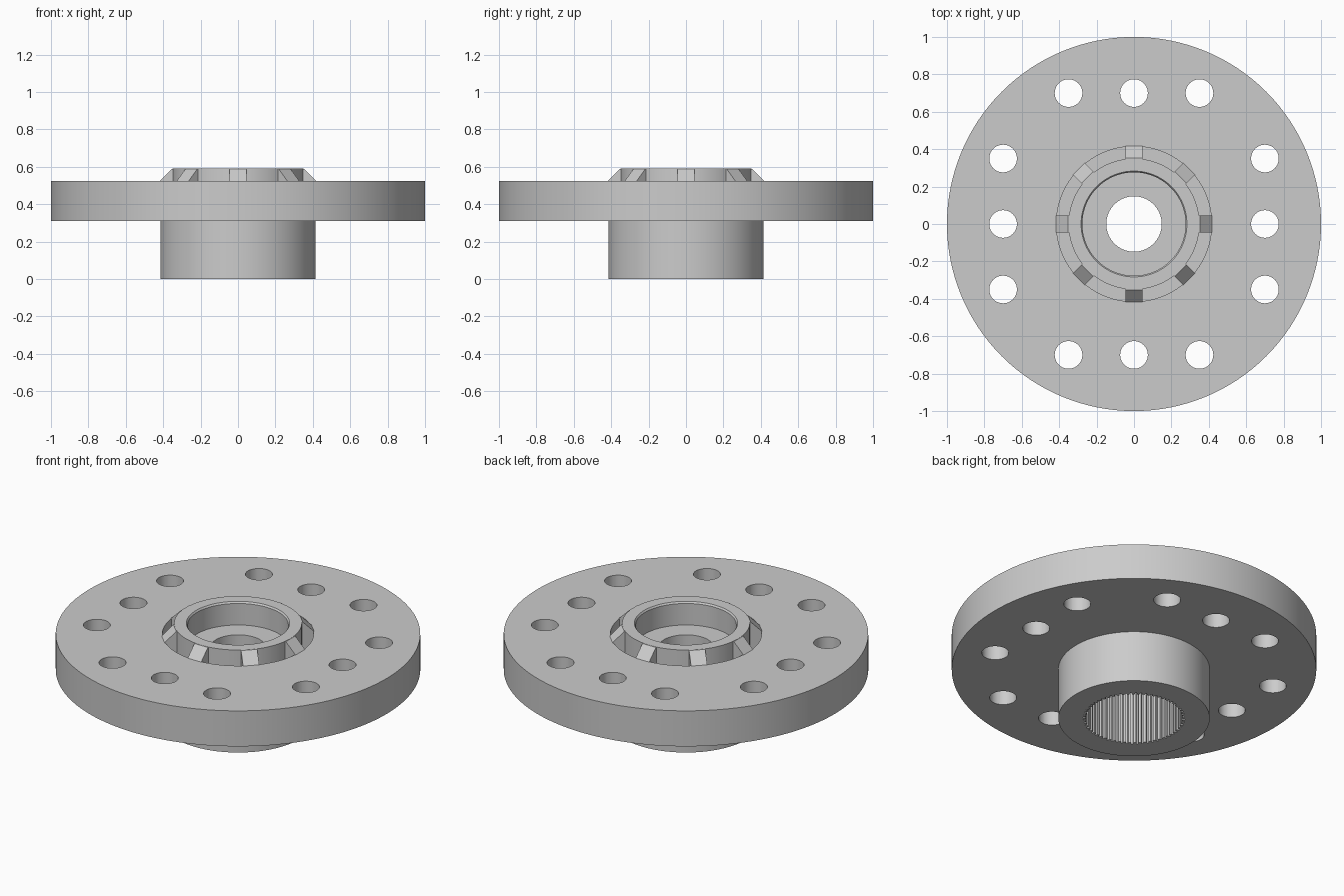
import bpy, bmesh
from math import sin, cos, pi, tau

cube = bpy.data.objects.get("Cube")
if cube:
    bpy.data.objects.remove(cube, do_unlink=True)

steel = bpy.data.materials.new("steel_grey")
steel.use_nodes = True
grey = (0.6, 0.6, 0.6, 1)
steel.diffuse_color = grey
steel.node_tree.nodes["Principled BSDF"].inputs["Base Color"].default_value = grey


def finish(name, bm):
    bmesh.ops.recalc_face_normals(bm, faces=bm.faces)
    mesh = bpy.data.meshes.new(name)
    bm.to_mesh(mesh)
    bm.free()
    mesh.materials.append(steel)
    obj = bpy.data.objects.new(name, mesh)
    bpy.context.collection.objects.link(obj)
    return obj


def activate(obj):
    bpy.ops.object.select_all(action="DESELECT")
    obj.select_set(True)
    bpy.context.view_layer.objects.active = obj


def lathe(name, profile, steps=128):
    """Revolve a closed (radius, height) loop around z."""
    bm = bmesh.new()
    rings = [[bm.verts.new((r * cos(tau * i / steps), r * sin(tau * i / steps), z))
              for r, z in profile] for i in range(steps)]
    n = len(profile)
    for i in range(steps):
        a, b = rings[i], rings[(i + 1) % steps]
        for j in range(n):
            k = (j + 1) % n
            bm.faces.new((a[j], b[j], b[k], a[k]))
    return finish(name, bm)


def add_prism(bm, outline, vector):
    """Extrude a closed outline of 3D points along a vector."""
    face = bm.faces.new([bm.verts.new(p) for p in outline])
    result = bmesh.ops.extrude_face_region(bm, geom=[face], use_keep_orig=True)
    moved = [v for v in result["geom"] if isinstance(v, bmesh.types.BMVert)]
    bmesh.ops.translate(bm, verts=moved, vec=vector)


def cut(obj, cutter):
    cutter.hide_render = True
    mod = obj.modifiers.new("cut", "BOOLEAN")
    mod.operation = "DIFFERENCE"
    mod.solver = "EXACT"
    mod.object = cutter
    activate(obj)
    bpy.ops.object.modifier_apply(modifier=mod.name)
    bpy.data.objects.remove(cutter, do_unlink=True)


def smooth(obj):
    activate(obj)
    bpy.ops.object.shade_smooth_by_angle(angle=pi / 7)


# Flange plate with a central opening
base, top, opening = 0.31, 0.525, 0.415
plate = lathe("flange_plate", [(opening, base), (1, base), (1, top), (opening, top)])

# Twelve bolt holes, three on each side
bm = bmesh.new()
for side in range(4):
    a = side * pi / 2
    for offset in (-0.35, 0, 0.35):
        cx = 0.7 * cos(a) - offset * sin(a)
        cy = 0.7 * sin(a) + offset * cos(a)
        circle = [(cx + 0.074 * cos(tau * i / 40), cy + 0.074 * sin(tau * i / 40), 0.2)
                  for i in range(40)]
        add_prism(bm, circle, (0, 0, 0.5))
cut(plate, finish("bolt_hole_cutter", bm))
smooth(plate)

# Hub: wide lower barrel, narrower neck, upper recess and inner web
hub = lathe("hub", [
    (0.148, 0.38), (0.148, 0.45), (0.276, 0.45), (0.276, 0.58), (0.283, 0.59),
    (0.35, 0.59), (0.35, base), (opening, base), (opening, 0), (0.265, 0), (0.265, 0.38)])

# Splined lower bore
teeth = 60
star = []
for i in range(teeth):
    for r, t in ((0.26, 0), (0.26, 0.4), (0.279, 0.55), (0.279, 0.85)):
        a = tau * (i + t) / teeth
        star.append((r * cos(a), r * sin(a), -0.1))
bm = bmesh.new()
add_prism(bm, star, (0, 0, 0.479))
cut(hub, finish("spline_cutter", bm))
smooth(hub)

# Eight sloped ribs bridging the gap between neck and plate
bm = bmesh.new()
half = 0.045
for i in range(8):
    a = i * pi / 4
    out, across = (cos(a), sin(a)), (-sin(a), cos(a))
    outline = [(r * out[0] - half * across[0], r * out[1] - half * across[1], z)
               for r, z in ((0.335, base), (0.417, base), (0.417, top), (0.352, 0.589), (0.335, 0.589))]
    add_prism(bm, outline, (2 * half * across[0], 2 * half * across[1], 0))
finish("neck_ribs", bm)
